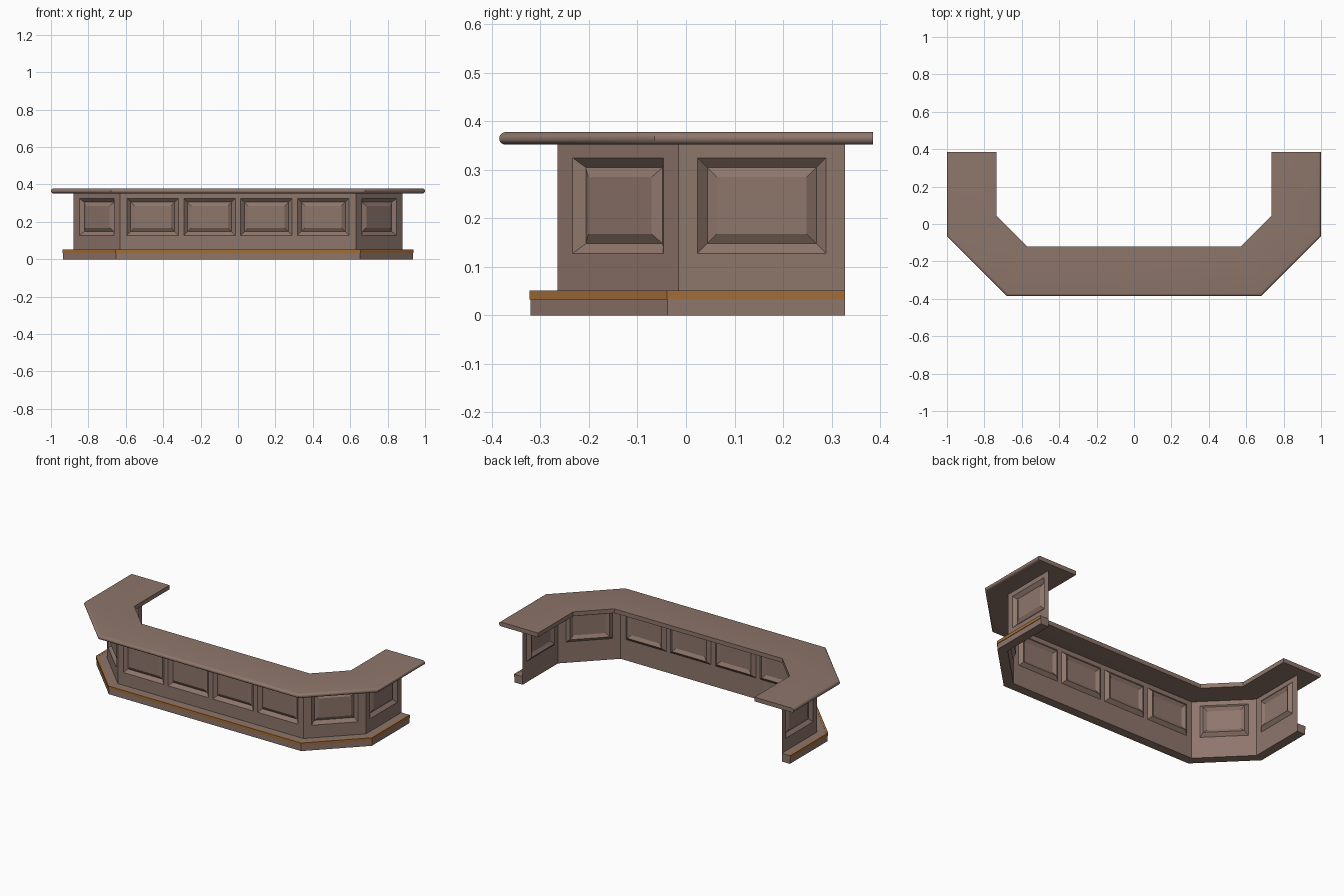
import bpy, bmesh, math
from mathutils import Vector

if "Cube" in bpy.data.objects:
    bpy.data.objects.remove(bpy.data.objects["Cube"])

T = math.tan(math.radians(22.5))


def material(name, rgb):
    m = bpy.data.materials.new(name)
    m.diffuse_color = (*rgb, 1)
    m.use_nodes = True
    m.node_tree.nodes["Principled BSDF"].inputs["Base Color"].default_value = m.diffuse_color
    return m


wood = material("grey_brown_wood", (0.27, 0.182, 0.148))
trim = material("golden_oak", (0.36, 0.155, 0.042))


def outline(o, end):
    """Counter outline moved inward by o, wings stopping at y = end."""
    half = [(1 - o, end), (1 - o, -0.065 + T * o), (0.68 - T * o, -0.385 + o)]
    return [(-x, y) for x, y in half] + half[::-1]


def finish(name, bm, mat, smooth=False):
    bmesh.ops.remove_doubles(bm, verts=bm.verts, dist=1e-5)
    me = bpy.data.meshes.new(name)
    bm.to_mesh(me)
    bm.free()
    ob = bpy.data.objects.new(name, me)
    bpy.context.collection.objects.link(ob)
    me.materials.append(mat)
    if smooth:
        bpy.ops.object.select_all(action='DESELECT')
        bpy.context.view_layer.objects.active = ob
        ob.select_set(True)
        bpy.ops.object.shade_smooth_by_angle(angle=math.radians(35))
    return ob


def sweep(name, profile, end, mat, smooth=False):
    """Sweep a closed (inset, z) profile along the outline, with flat ends."""
    bm = bmesh.new()
    lines = [[bm.verts.new((x, y, z)) for x, y in outline(o, end)] for o, z in profile]
    n = len(lines)
    for i in range(n):
        a, b = lines[i], lines[(i + 1) % n]
        for k in range(5):
            bm.faces.new((a[k], a[k + 1], b[k + 1], b[k]))
    for k in (0, 5):
        bm.faces.new([l[k] for l in lines])
    bmesh.ops.recalc_face_normals(bm, faces=bm.faces)
    return finish(name, bm, mat, smooth)


def box(o0, o1, z0, z1):
    return [(o0, z0), (o1, z0), (o1, z1), (o0, z1)]


# Counter top with half-round nose on the outer edge
r = 0.013
nose = [(r - r * math.cos(a), 0.365 + r * math.sin(a))
        for a in (math.radians(-90 + 180 * i / 10) for i in range(11))]
sweep("counter_top", nose + [(0.265, 0.378), (0.265, 0.352)], 0.385, wood, True)

# Plinth step and its golden strip
sweep("plinth", box(0.065, 0.12, 0, 0.05), 0.328, wood)
sweep("plinth_strip", box(0.062, 0.074, 0.033, 0.051), 0.328, trim)

# Thin panelled wall: each bay is a flat sheet with pressed panels
RINGS = [(0, 0), (0.02, -0.018), (0.04, -0.006)]   # inset, depth


def wall_bay(bm, p, q, count, width, pitch):
    p, q = Vector((*p, 0)), Vector((*q, 0))
    length = (q - p).length
    d = (q - p) / length
    normal = d.cross(Vector((0, 0, 1)))

    def rect(u0, u1, z0, z1, depth=0):
        return [bm.verts.new(p + d * u + normal * depth + Vector((0, 0, z)))
                for u, z in ((u0, z0), (u1, z0), (u1, z1), (u0, z1))]

    us = [0]
    for i in range(count):
        c = length / 2 + (i - (count - 1) / 2) * pitch
        us += [c - width / 2, c + width / 2]
    us.append(length)
    zs = [0, 0.128, 0.325, 0.352]
    for i in range(len(us) - 1):
        for j in range(3):
            u0, u1, z0, z1 = us[i], us[i + 1], zs[j], zs[j + 1]
            if i % 2 == 0 or j != 1:
                bm.faces.new(rect(u0, u1, z0, z1))
                continue
            rings = [rect(u0 + s, u1 - s, z0 + s, z1 - s, h) for s, h in RINGS]
            for a, b in zip(rings, rings[1:]):
                for k in range(4):
                    m = (k + 1) % 4
                    bm.faces.new((a[k], a[m], b[m], b[k]))
            bm.faces.new(rings[-1])


bm = bmesh.new()
pts = outline(0.12, 0.328)
for k, (count, width) in enumerate([(1, 0.265), (1, 0.264), (4, 0.275), (1, 0.264), (1, 0.265)]):
    wall_bay(bm, pts[k], pts[k + 1], count, width, 0.304)
finish("panelled_wall", bm, wood)
